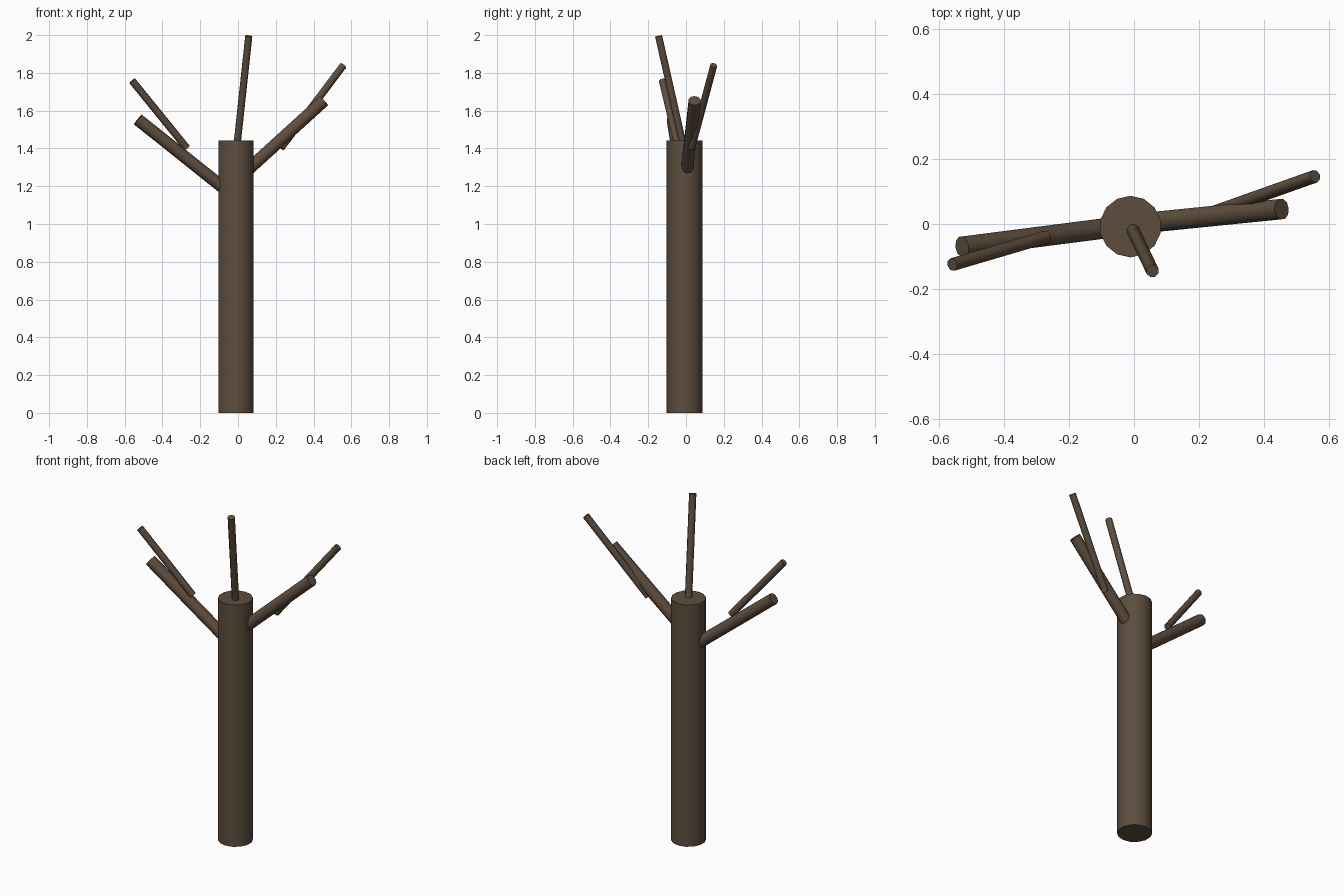
import bpy, math
from mathutils import Vector

if "Cube" in bpy.data.objects:
    bpy.data.objects.remove(bpy.data.objects["Cube"])

bark = bpy.data.materials.new("bark")
bark.diffuse_color = (0.11, 0.075, 0.048, 1)
bark.use_nodes = True
bark.node_tree.nodes["Principled BSDF"].inputs["Base Color"].default_value = bark.diffuse_color


def limb(name, start, end, radius, sides):
    """Closed cylinder running from start to end."""
    a, b = Vector(start), Vector(end)
    d = b - a
    bpy.ops.mesh.primitive_cylinder_add(vertices=sides, radius=radius,
                                        depth=d.length, location=(a + b) / 2)
    ob = bpy.context.object
    ob.name = name
    ob.rotation_euler = d.to_track_quat('Z', 'Y').to_euler()
    ob.data.materials.append(bark)
    bpy.ops.object.shade_smooth_by_angle(angle=math.radians(50))
    return ob


# Trunk
limb("trunk", (-0.011, -0.008, 0), (-0.011, -0.008, 1.443), 0.095, 14)

# Main branches
limb("right_branch", (0.0, 0.0, 1.24), (0.455, 0.046, 1.653), 0.033, 10)
limb("left_branch", (0.0, -0.002, 1.13), (-0.53, -0.07, 1.553), 0.033, 10)

# Thin twigs
limb("right_twig", (0.228, 0.03, 1.403), (0.558, 0.147, 1.84), 0.02, 8)
limb("left_twig", (-0.271, -0.04, 1.402), (-0.56, -0.125, 1.758), 0.02, 8)
limb("top_twig", (-0.007, -0.011, 1.40), (0.057, -0.145, 1.995), 0.02, 8)
